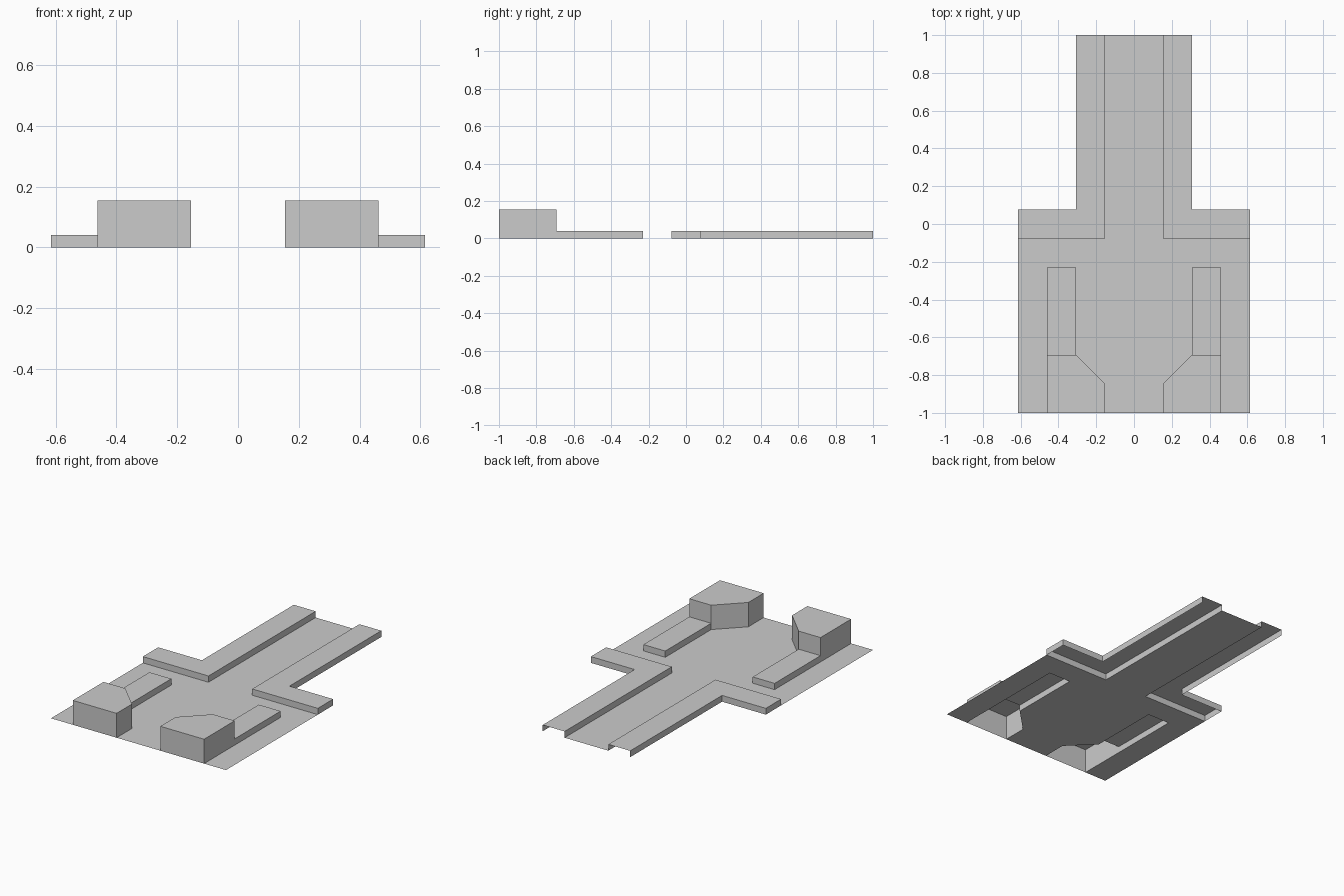
import bpy, bmesh

if "Cube" in bpy.data.objects:
    bpy.data.objects.remove(bpy.data.objects["Cube"])

U = 2 / 13          # module of the tile grid
LOW, HIGH = 0.04, 0.155


def make(name, build, mirror=True):
    """Create an object from a bmesh builder, mirrored across x."""
    mesh = bpy.data.meshes.new(name)
    bm = bmesh.new()
    build(bm)
    bmesh.ops.remove_doubles(bm, verts=bm.verts, dist=1e-5)
    bm.to_mesh(mesh)
    bm.free()
    ob = bpy.data.objects.new(name, mesh)
    bpy.context.collection.objects.link(ob)
    if mirror:
        ob.modifiers.new("Mirror", "MIRROR")
    return ob


def face(bm, pts):
    bm.faces.new([bm.verts.new(p) for p in pts])


def raised(bm, outline, top, bottoms):
    """Top sheet over a counter-clockwise outline, with a wall under each edge
    down to the given height (None leaves that edge open)."""
    pts = [(x * U, -1 + y * U) for x, y in outline]
    face(bm, [(x, y, top) for x, y in pts])
    for i, z in enumerate(bottoms):
        if z is not None:
            a, b = pts[i], pts[(i + 1) % len(pts)]
            face(bm, [(*a, z), (*b, z), (*b, top), (*a, top)])


# Outlines in modules, y measured from the front edge
# Flat road, open under the raised parts
half = [(1, 0), (1, 1), (2, 2), (2, 5), (3, 5), (3, 0), (4, 0), (4, 6), (1, 6), (1, 13)]
road = half + [(-x, y) for x, y in reversed(half)]
make("road", lambda bm: face(bm, [(x * U, -1 + y * U, 0) for x, y in road]), False)

# L-shaped kerb, open at the far end
kerb = [(1, 6), (4, 6), (4, 7), (2, 7), (2, 13), (1, 13)]
make("kerb", lambda bm: raised(bm, kerb, LOW, [0, 0, 0, 0, None, 0]))


# Chamfered block with the low strip behind it
def island(bm):
    block = [(1, 0), (3, 0), (3, 2), (2, 2), (1, 1)]
    raised(bm, block, HIGH, [0, 0, LOW, 0, 0])
    strip = [(2, 2), (3, 2), (3, 5), (2, 5)]
    raised(bm, strip, LOW, [None, 0, 0, 0])


make("block_and_strip", island)
